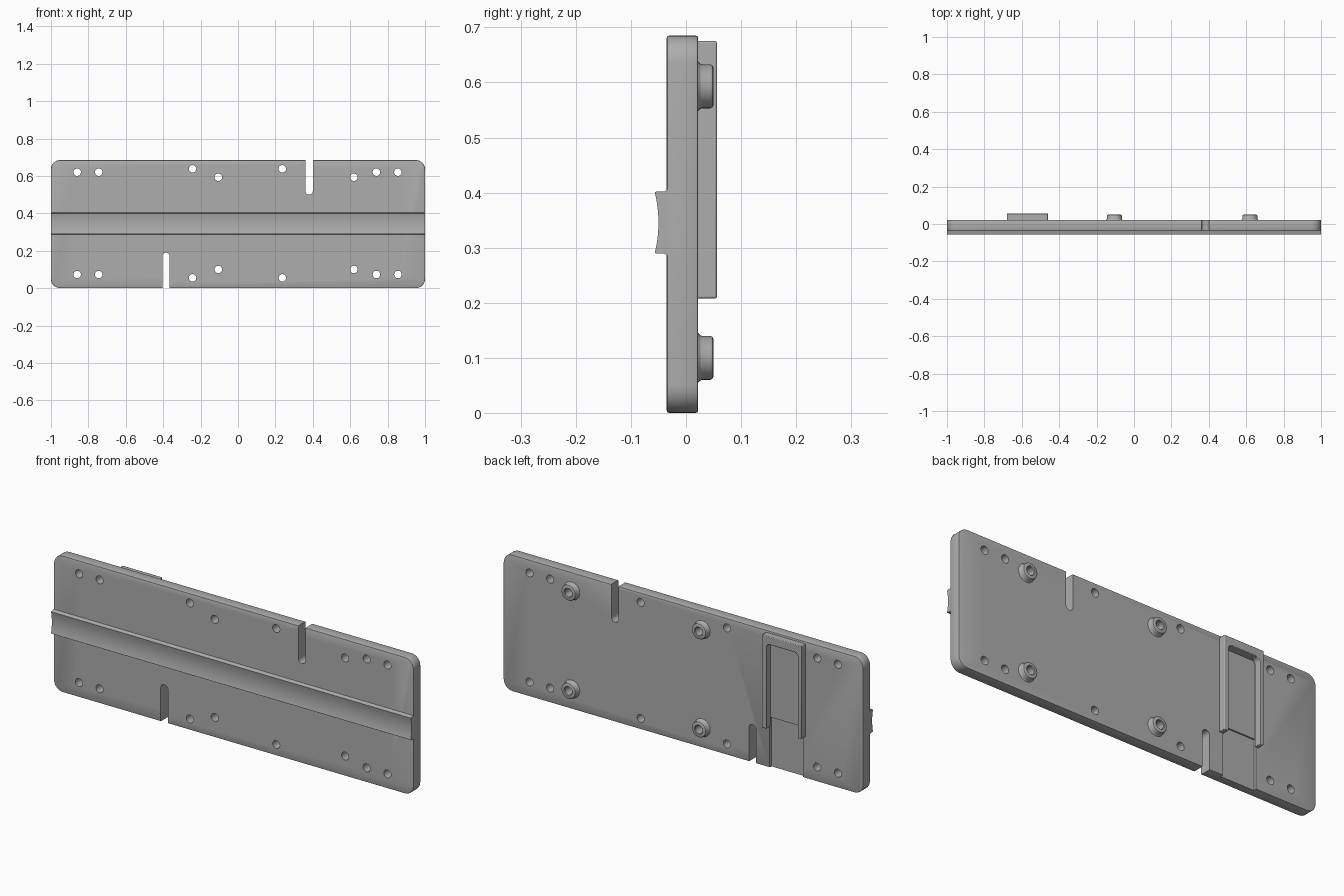
import bpy, bmesh, math
from mathutils import Vector

cube = bpy.data.objects.get("Cube")
if cube:
    bpy.data.objects.remove(cube, do_unlink=True)

GREY = (0.42, 0.42, 0.42, 1)
mat = bpy.data.materials.new("plain grey")
mat.use_nodes = True
mat.diffuse_color = GREY
mat.node_tree.nodes["Principled BSDF"].inputs["Base Color"].default_value = GREY

H = 0.685
FRONT, BACK = -0.035, 0.022
FLOOR = 0.007


def arc(cx, cz, r, a0, a1, n):
    """Points on an arc, angles in degrees."""
    angles = [math.radians(a0 + (a1 - a0) * i / n) for i in range(n + 1)]
    return [(cx + r * math.cos(a), cz + r * math.sin(a)) for a in angles]


def rounded(x0, x1, z0, z1, r):
    return (arc(x1 - r, z0 + r, r, -90, 0, 8) + arc(x1 - r, z1 - r, r, 0, 90, 8)
            + arc(x0 + r, z1 - r, r, 90, 180, 8) + arc(x0 + r, z0 + r, r, 180, 270, 8))


def prism(bm, points, y0, y1):
    """Extrude an x-z outline from y0 to y1."""
    face = bm.faces.new([bm.verts.new((x, y0, z)) for x, z in points])
    ext = bmesh.ops.extrude_face_region(bm, geom=[face])["geom"]
    moved = [v for v in ext if isinstance(v, bmesh.types.BMVert)]
    bmesh.ops.translate(bm, verts=moved, vec=(0, y1 - y0, 0))


def finish(name, bm):
    bmesh.ops.recalc_face_normals(bm, faces=bm.faces[:])
    mesh = bpy.data.meshes.new(name)
    bm.to_mesh(mesh)
    bm.free()
    ob = bpy.data.objects.new(name, mesh)
    bpy.context.collection.objects.link(ob)
    mesh.materials.append(mat)
    return ob


def select(ob):
    bpy.ops.object.select_all(action='DESELECT')
    ob.select_set(True)
    bpy.context.view_layer.objects.active = ob


def bevel(ob, width):
    mod = ob.modifiers.new("edge_rounding", 'BEVEL')
    mod.width, mod.segments = width, 2
    mod.limit_method, mod.angle_limit = 'ANGLE', math.radians(40)


def smooth(ob):
    select(ob)
    bpy.ops.object.shade_smooth_by_angle(angle=math.radians(35))


# Base plate with softened rim
bm = bmesh.new()
prism(bm, rounded(-1, 1, 0, H, 0.05), FRONT, BACK)
plate = finish("base_plate", bm)
bevel(plate, 0.004)

# Screw holes, cable slots and label channel, all cut from the plate
bm = bmesh.new()
holes = [(-0.86, 0.073), (-0.745, 0.073), (-0.243, 0.055), (-0.105, 0.1),
         (0.237, 0.055), (0.62, 0.1), (0.74, 0.073), (0.855, 0.073)]
for x, z in holes:
    for hz in (z, 0.693 - z):
        prism(bm, arc(x, hz, 0.02, 0, 345, 23), -0.2, 0.2)
prism(bm, [(0.4, 0.8), (0.36, 0.8)] + arc(0.38, 0.52, 0.02, 180, 360, 12), -0.2, 0.2)
prism(bm, [(-0.405, -0.1), (-0.365, -0.1)] + arc(-0.385, 0.17, 0.02, 0, 180, 12), -0.2, 0.2)
prism(bm, [(-0.665, -0.1), (-0.48, -0.1), (-0.48, 0.635), (-0.665, 0.635)], FLOOR, 0.2)
cutter = finish("cutter", bm)
cutter.hide_render = True
cut = plate.modifiers.new("cut", 'BOOLEAN')
cut.object, cut.operation, cut.solver = cutter, 'DIFFERENCE', 'EXACT'
select(plate)
for mod in list(plate.modifiers):
    bpy.ops.object.modifier_apply(modifier=mod.name)
bpy.data.objects.remove(cutter, do_unlink=True)
smooth(plate)

# Hollow-faced rail along the front
z0, z1 = 0.289, 0.402
mid, half = (z0 + z1) / 2, (z1 - z0) / 2
profile = [(FRONT + 0.002, z0 - 0.004), (FRONT - 0.004, z0), (-0.054, z0)]
for i in range(17):
    t = -0.97 + 1.94 * i / 16
    profile.append((-0.05 - 0.007 * t * t, mid + half * t))
profile += [(-0.054, z1), (FRONT - 0.004, z1), (FRONT + 0.002, z1 + 0.004)]
bm = bmesh.new()
face = bm.faces.new([bm.verts.new((-1, y, z)) for y, z in profile])
ext = bmesh.ops.extrude_face_region(bm, geom=[face])["geom"]
bmesh.ops.translate(bm, verts=[v for v in ext if isinstance(v, bmesh.types.BMVert)],
                    vec=(2, 0, 0))
smooth(finish("front_rail", bm))

# Turned bosses around four of the holes
ring = [(0.02, BACK - 0.004), (0.046, BACK - 0.001), (0.042, BACK + 0.003), (0.04, BACK + 0.006),
        (0.04, 0.044), (0.038, 0.048), (0.034, 0.05), (0.023, 0.05), (0.02, 0.047)]
N = 32
for side, x in (("left", 0.62), ("right", -0.105)):
    for level, z in (("lower", 0.1), ("upper", 0.593)):
        bm = bmesh.new()
        loops = []
        for r, y in ring:
            loops.append([bm.verts.new((x + r * math.cos(math.tau * i / N), y,
                                        z + r * math.sin(math.tau * i / N))) for i in range(N)])
        for a, b in zip(loops, loops[1:] + loops[:1]):
            for i in range(N):
                j = (i + 1) % N
                bm.faces.new((a[i], a[j], b[j], b[i]))
        smooth(finish(f"{side}_{level}_boss", bm))

# Label holder frame, open at the bottom
bm = bmesh.new()
outer = [(-0.46, 0.208), (-0.46, 0.675), (-0.68, 0.675), (-0.68, 0.208)]
inner = ([(-0.66, 0.208)] + arc(-0.64, 0.615, 0.02, 180, 90, 6)
         + arc(-0.505, 0.615, 0.02, 90, 0, 6) + [(-0.485, 0.208)])
prism(bm, outer + inner, BACK - 0.004, 0.056)
frame = finish("label_frame", bm)
bevel(frame, 0.003)
smooth(frame)

# Low stop that keeps the label in place
bm = bmesh.new()
prism(bm, [(-0.666, 0.25), (-0.479, 0.25), (-0.479, 0.636), (-0.666, 0.636)],
      FLOOR - 0.004, FLOOR + 0.008)
finish("label_backing", bm)
